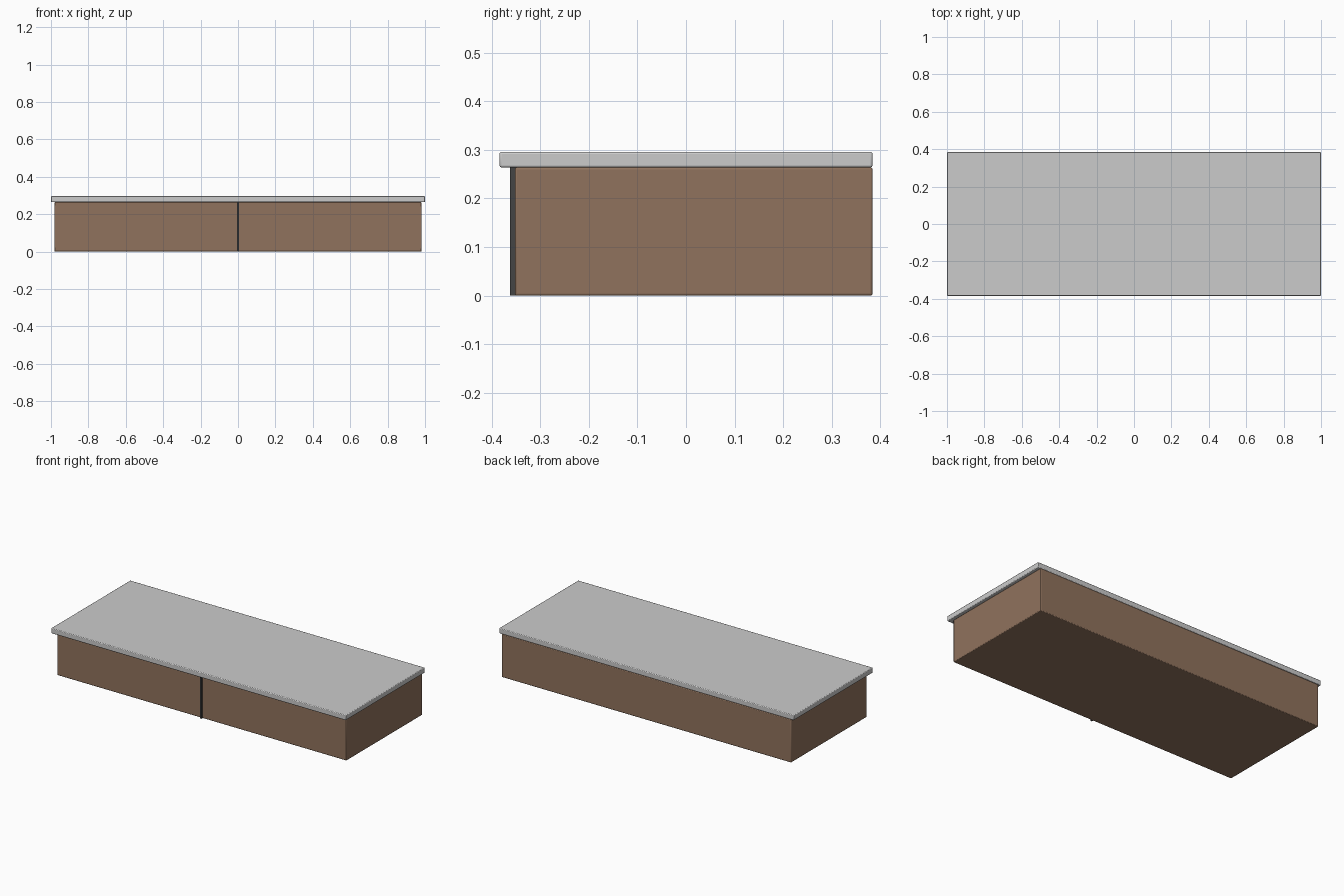
import bpy

if "Cube" in bpy.data.objects:
    bpy.data.objects.remove(bpy.data.objects["Cube"])

def material(name, color):
    m = bpy.data.materials.new(name)
    m.diffuse_color = color
    m.use_nodes = True
    m.node_tree.nodes["Principled BSDF"].inputs["Base Color"].default_value = m.diffuse_color
    return m

def box(name, lo, hi, bevel=0.0, mat=None):
    center = [(a + b) / 2 for a, b in zip(lo, hi)]
    bpy.ops.mesh.primitive_cube_add(size=1, location=center)
    ob = bpy.context.object
    ob.name = name
    ob.scale = [b - a for a, b in zip(lo, hi)]
    bpy.ops.object.transform_apply(location=False, rotation=False, scale=True)
    if bevel:
        mod = ob.modifiers.new("rounded_edges", 'BEVEL')
        mod.width = bevel
        mod.segments = 2
        bpy.ops.object.shade_smooth_by_angle()
    if mat:
        ob.data.materials.append(mat)
    return ob

wood = material("wood", (0.28, 0.17, 0.11, 1))
dark = material("dark_trim", (0.06, 0.06, 0.06, 1))

# Cabinet body, flush with the worktop at the back
box("cabinet_body", (-0.982, -0.352, 0.0), (0.982, 0.384, 0.264), 0.004, wood)
# Worktop slab overhanging the front and ends
box("worktop", (-1.0, -0.384, 0.264), (1.0, 0.384, 0.296), 0.004)
# Thin vertical strip dividing the front
box("front_divider", (-0.005, -0.362, 0.0), (0.005, -0.350, 0.265), 0, dark)
